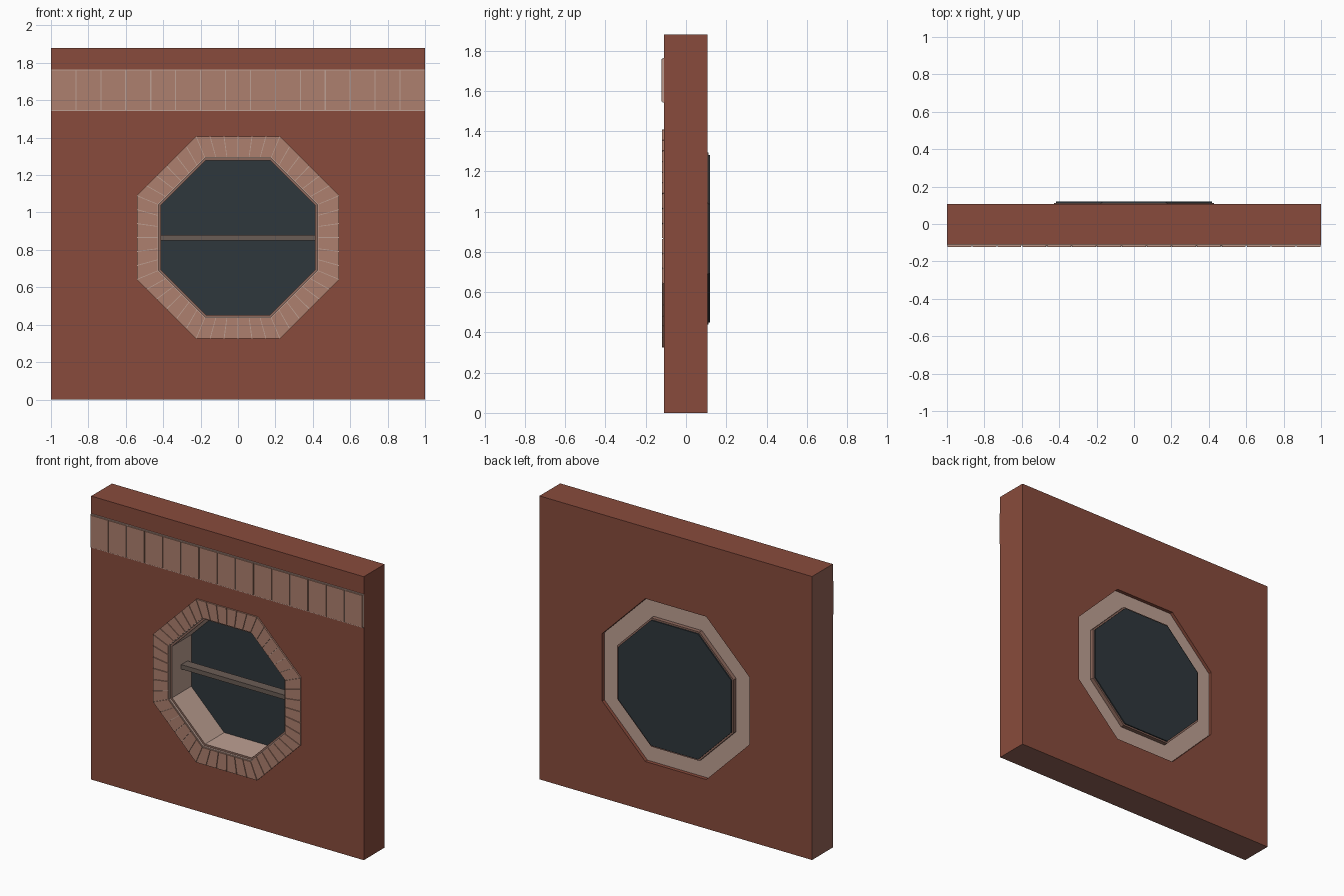
import bpy
import bmesh
import math
from mathutils import Vector

cube = bpy.data.objects.get("Cube")
if cube:
    bpy.data.objects.remove(cube, do_unlink=True)

HALF_W, HEIGHT = 1.0, 1.88
FRONT, BACK = -0.11, 0.107
CENTRE_Z = 0.866
SIDES = 8


def material(name, rgb):
    """Flat material from display colour values, converted to linear."""
    col = [((c / 255 + 0.055) / 1.055) ** 2.4 for c in rgb] + [1.0]
    mat = bpy.data.materials.new(name)
    mat.use_nodes = True
    mat.diffuse_color = col
    bsdf = mat.node_tree.nodes["Principled BSDF"]
    bsdf.inputs["Base Color"].default_value = col
    bsdf.inputs["Roughness"].default_value = 0.9
    return mat


RED = material("red wall", (136, 75, 60))
DULL = material("dull edge", (148, 100, 87))
BRICK = material("tan brick", (174, 128, 110))
PLASTER = material("pale plaster", (190, 160, 147))
LINER = material("brown liner", (140, 104, 92))
BAR = material("grey bar", (106, 92, 85))
GLASS = material("dark glass", (47, 55, 60))


def finish(name, bm, *mats):
    bmesh.ops.recalc_face_normals(bm, faces=bm.faces)
    mesh = bpy.data.meshes.new(name)
    bm.to_mesh(mesh)
    bm.free()
    for mat in mats:
        mesh.materials.append(mat)
    obj = bpy.data.objects.new(name, mesh)
    bpy.context.collection.objects.link(obj)
    return obj


def add_prism(bm, outline, y0, y1):
    """Extrude an (x, z) outline from y0 to y1."""
    a = [bm.verts.new((x, y0, z)) for x, z in outline]
    b = [bm.verts.new((x, y1, z)) for x, z in outline]
    bm.faces.new(a)
    bm.faces.new(b[::-1])
    for i in range(len(a)):
        j = (i + 1) % len(a)
        bm.faces.new((a[j], a[i], b[i], b[j]))


def box_outline(x0, x1, z0, z1):
    return [(x0, z0), (x1, z0), (x1, z1), (x0, z1)]


def octagon(apothem):
    r = apothem / math.cos(math.pi / SIDES)
    angles = [(i + 0.5) * math.tau / SIDES for i in range(SIDES)]
    return [Vector((r * math.cos(t), CENTRE_Z + r * math.sin(t))) for t in angles]


def add_ring(bm, inner, outer, y0, y1):
    """Closed tube between two matching outlines."""
    loops = [[bm.verts.new((x, y, z)) for x, z in pts]
             for pts, y in ((outer, y0), (outer, y1), (inner, y1), (inner, y0))]
    n = len(inner)
    for k in range(4):
        p, q = loops[k], loops[(k + 1) % 4]
        for i in range(n):
            j = (i + 1) % n
            bm.faces.new((p[i], p[j], q[j], q[i]))


# Wall with an octagonal opening
opening = octagon(0.54)
rim = []
bm = bmesh.new()
corners = box_outline(-HALF_W, HALF_W, 0, HEIGHT)
order = [2, 3, 0, 1]          # corner beside each diagonal side
front, back = [], []
for y, store in ((FRONT, front), (BACK, back)):
    o = [bm.verts.new((p.x, y, p.y)) for p in opening]
    c = [bm.verts.new((x, y, z)) for x, z in corners]
    c = [c[i] for i in order]
    for k in range(4):
        d = 2 * k
        bm.faces.new((o[d], c[k], o[d + 1]))
        bm.faces.new((o[d + 1], c[k], c[(k + 1) % 4], o[(d + 2) % SIDES]))
    store.extend((o, c))
for f, b in zip(front, back):
    for i in range(len(f)):
        j = (i + 1) % len(f)
        bm.faces.new((f[i], f[j], b[j], b[i]))
bmesh.ops.recalc_face_normals(bm, faces=bm.faces)
for face in bm.faces:
    mid = face.calc_center_median()
    if mid.z < 0.001 or mid.x < -HALF_W + 0.001:
        face.material_index = 1
finish("wall", bm, RED, DULL)

# Plaster core of the window surround, set in slightly at the back
bm = bmesh.new()
add_ring(bm, octagon(0.425), octagon(0.539), -0.114, 0.085)
finish("window_surround", bm, PLASTER)

# Tapered bricks around the window
bm = bmesh.new()
PER_SIDE, JOINT = 6, 0.03
inner, outer = octagon(0.43), octagon(0.541)
for s in range(SIDES):
    e = (s + 1) % SIDES
    for k in range(PER_SIDE):
        t0, t1 = (k + JOINT) / PER_SIDE, (k + 1 - JOINT) / PER_SIDE
        add_prism(bm, [inner[s].lerp(inner[e], t0), outer[s].lerp(outer[e], t0),
                       outer[s].lerp(outer[e], t1), inner[s].lerp(inner[e], t1)],
                  -0.12, FRONT)
finish("surround_bricks", bm, BRICK)

# Thin liner inside the surround
bm = bmesh.new()
add_ring(bm, octagon(0.413), octagon(0.427), -0.1, 0.112)
obj = finish("window_liner", bm, LINER, PLASTER)
for poly in obj.data.polygons:
    to_axis = Vector((0, 0, CENTRE_Z)) - poly.center
    if abs(poly.normal.y) < 0.5 and poly.normal.dot(to_axis) > 0:
        poly.material_index = 1

# Window pane closing the back of the opening
bm = bmesh.new()
add_prism(bm, octagon(0.416), 0.1, 0.12)
finish("window_pane", bm, GLASS)

# Horizontal glazing bar
bm = bmesh.new()
add_prism(bm, box_outline(-0.415, 0.415, 0.849, 0.879), -0.005, 0.06)
finish("glazing_bar", bm, BAR)

# Brick course across the top
bm = bmesh.new()
add_prism(bm, box_outline(-HALF_W, HALF_W, 1.542, 1.764), -0.116, FRONT)
finish("course_backing", bm, PLASTER)

bm = bmesh.new()
COUNT = 15
width = 2 * HALF_W / COUNT
for i in range(COUNT):
    x = -HALF_W + i * width
    add_prism(bm, box_outline(x + 0.003, x + width - 0.003, 1.548, 1.758),
              -0.122, FRONT)
finish("course_bricks", bm, BRICK)
